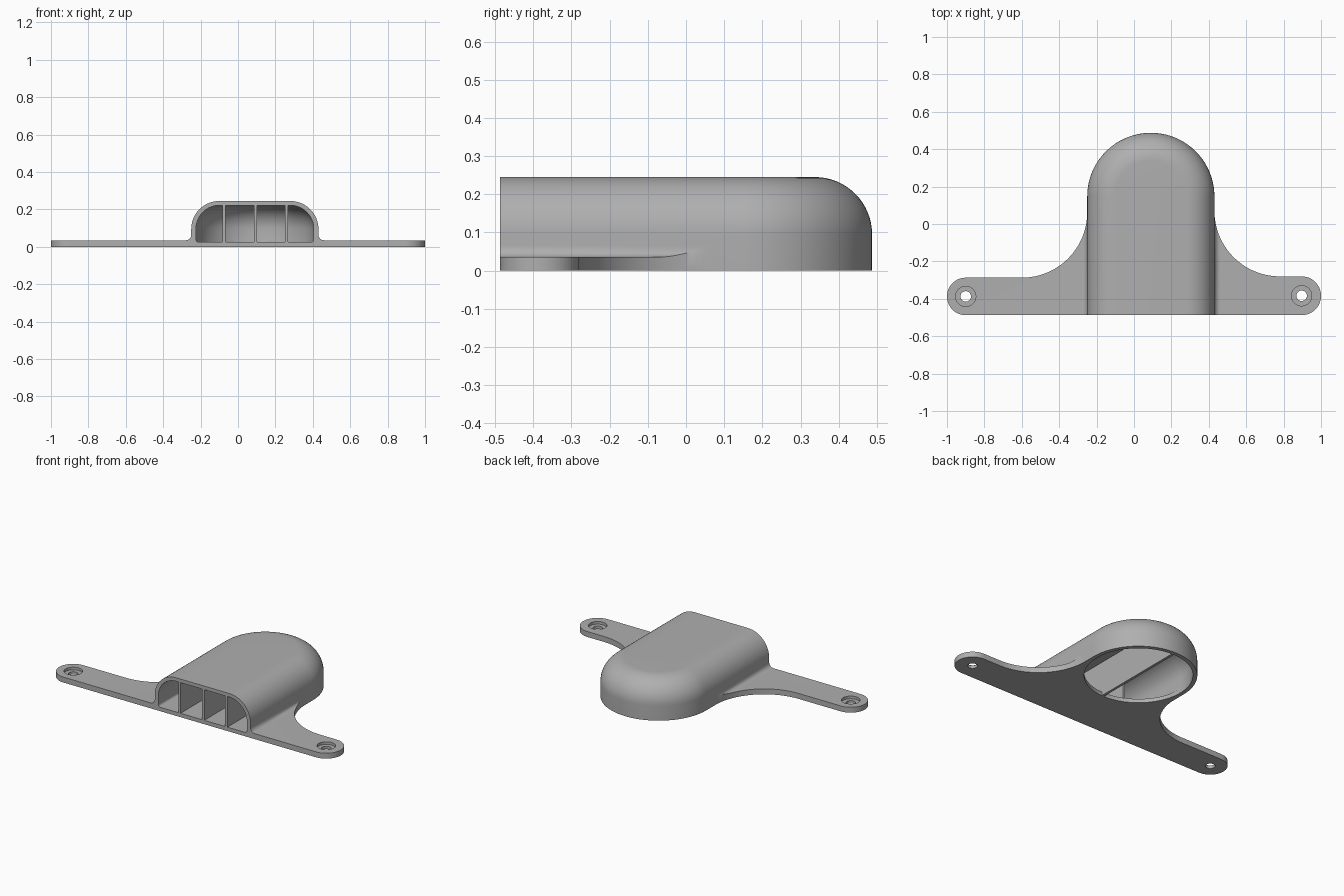
import bpy, bmesh
from math import sin, cos, pi, radians

if "Cube" in bpy.data.objects:
    bpy.data.objects.remove(bpy.data.objects["Cube"], do_unlink=True)

CX, CY = 0.09, 0.1475       # centre of the round rear end
FRONT = -0.4875
WALL, HEIGHT = 0.34, 0.245  # outer half width and height
PLATE = 0.035               # mounting plate thickness

grey = bpy.data.materials.new("plain grey")
grey.use_nodes = True
colour = (0.43, 0.43, 0.43, 1)
grey.diffuse_color = colour
grey.node_tree.nodes["Principled BSDF"].inputs["Base Color"].default_value = colour


def finish(name, bm):
    bmesh.ops.recalc_face_normals(bm, faces=bm.faces)
    mesh = bpy.data.meshes.new(name)
    bm.to_mesh(mesh)
    bm.free()
    mesh.materials.append(grey)
    obj = bpy.data.objects.new(name, mesh)
    bpy.context.collection.objects.link(obj)
    return obj


def arc(cx, cy, r, a0, a1, n=24):
    return [(cx + r * cos(radians(a0 + (a1 - a0) * i / n)),
             cy + r * sin(radians(a0 + (a1 - a0) * i / n))) for i in range(n + 1)]


def hood(name, half, z0, z1, top_r, low_r, front):
    """Solid with a straight front, round rear and rounded edges."""
    rings = [(half, z0)]
    if low_r:
        rings = arc(half - low_r, z0 + low_r, low_r, -90, 0, 6)
    rings += arc(half - top_r, z1 - top_r, top_r, 0, 90, 16)
    bm = bmesh.new()
    loops = []
    for r, z in rings:
        pts = [(CX + r, front)] + arc(CX, CY, r, 0, 180, 64) + [(CX - r, front)]
        loops.append([bm.verts.new((x, y, z)) for x, y in pts])
    for a, b in zip(loops, loops[1:]):
        for i in range(len(a) - 1):
            bm.faces.new((a[i], a[i + 1], b[i + 1], b[i]))
    bm.faces.new(loops[0])
    bm.faces.new(loops[-1])
    bm.faces.new([v[0] for v in loops] + [v[-1] for v in reversed(loops)])
    return finish(name, bm)


def prism(name, pts, place, step):
    """Extrude a flat outline; place maps its 2D points into space."""
    bm = bmesh.new()
    face = bm.faces.new([bm.verts.new(place(*p)) for p in pts])
    moved = bmesh.ops.extrude_face_region(bm, geom=[face])["geom"]
    bmesh.ops.translate(bm, vec=step,
                        verts=[v for v in moved if isinstance(v, bmesh.types.BMVert)])
    return finish(name, bm)


def cylinder(name, x, y, r, z0, z1, n=48):
    pts = arc(x, y, r, 0, 360, n)[:-1]
    return prism(name, pts, lambda a, b: (a, b, z0), (0, 0, z1 - z0))


def combine(obj, tool, operation):
    tool.hide_render = True
    mod = obj.modifiers.new("cut", 'BOOLEAN')
    mod.operation, mod.solver, mod.object = operation, 'EXACT', tool
    bpy.context.view_layer.objects.active = obj
    bpy.ops.object.modifier_apply(modifier=mod.name)
    bpy.data.objects.remove(tool, do_unlink=True)


# Mounting plate: plan outline with rounded ears and sweeping inner curves
R_SWEEP, left_top, right_top = 0.35, -0.287, -0.28
lr, rr = (left_top - FRONT) / 2, (right_top - FRONT) / 2
left, right = CX - WALL, CX + WALL
plan = arc(-1 + lr, FRONT + lr, lr, 270, 90)
plan += arc(left - R_SWEEP, left_top + R_SWEEP, R_SWEEP, -90, 0, 32)
plan += arc(right + R_SWEEP, right_top + R_SWEEP, R_SWEEP, 180, 270, 32)
plan += arc(1 - rr, FRONT + rr, rr, 90, -90)
plate = prism("mounting_plate", plan, lambda x, y: (x, y, 0), (0, 0, 0.2))

# Plate section: thin ears that blend into the hood with a fillet
F = 0.03
section = [(-1.1, -0.1), (-1.1, PLATE)] + arc(left - F, PLATE + F, F, -90, 0, 8)
section += arc(right + F, PLATE + F, F, 180, 270, 8) + [(1.1, PLATE), (1.1, -0.1)]
combine(plate, prism("section_cutter", section, lambda x, z: (x, -0.6, z), (0, 1.2, 0)),
        'INTERSECT')

# Hood joined to the plate, then hollowed with an inlet and a round outlet below
body = hood("vent_hood", WALL, 0, HEIGHT, 0.15, 0, FRONT)
combine(body, plate, 'UNION')
combine(body, hood("cavity_cutter", 0.315, 0.025, 0.222, 0.127, 0.015, FRONT - 0.1),
        'DIFFERENCE')
combine(body, cylinder("outlet_cutter", CX, CY, 0.3145, -0.1, 0.1, 128), 'DIFFERENCE')

# Counterbored screw holes
for x, y in ((-1 + lr, FRONT + lr), (1 - rr, FRONT + rr)):
    combine(body, cylinder("screw_cutter", x, y, 0.028, -0.1, 0.1), 'DIFFERENCE')
    combine(body, cylinder("counterbore_cutter", x, y, 0.054, 0.018, 0.1), 'DIFFERENCE')

# Inlet dividers: the middle one runs through to the rear
T = 0.008
dividers = []
for name, x, end, low in (("right_divider", CX - 0.165, -0.18, 0.015),
                          ("middle_divider", CX + 0.004, 0.6, 0.001),
                          ("left_divider", CX + 0.168, -0.18, 0.015)):
    outline = [(x - T, FRONT), (x + T, FRONT), (x + T, end), (x - T, end)]
    vane = prism(name, outline, lambda a, b: (a, b, low), (0, 0, 0.3))
    combine(vane, hood("trim", 0.325, -0.05, 0.23, 0.135, 0, FRONT - 0.1), 'INTERSECT')
    dividers.append(vane)

# Smooth curved faces, keep hard edges
bpy.ops.object.select_all(action='DESELECT')
for obj in [body] + dividers:
    obj.select_set(True)
bpy.context.view_layer.objects.active = body
bpy.ops.object.shade_smooth_by_angle(angle=radians(30))
